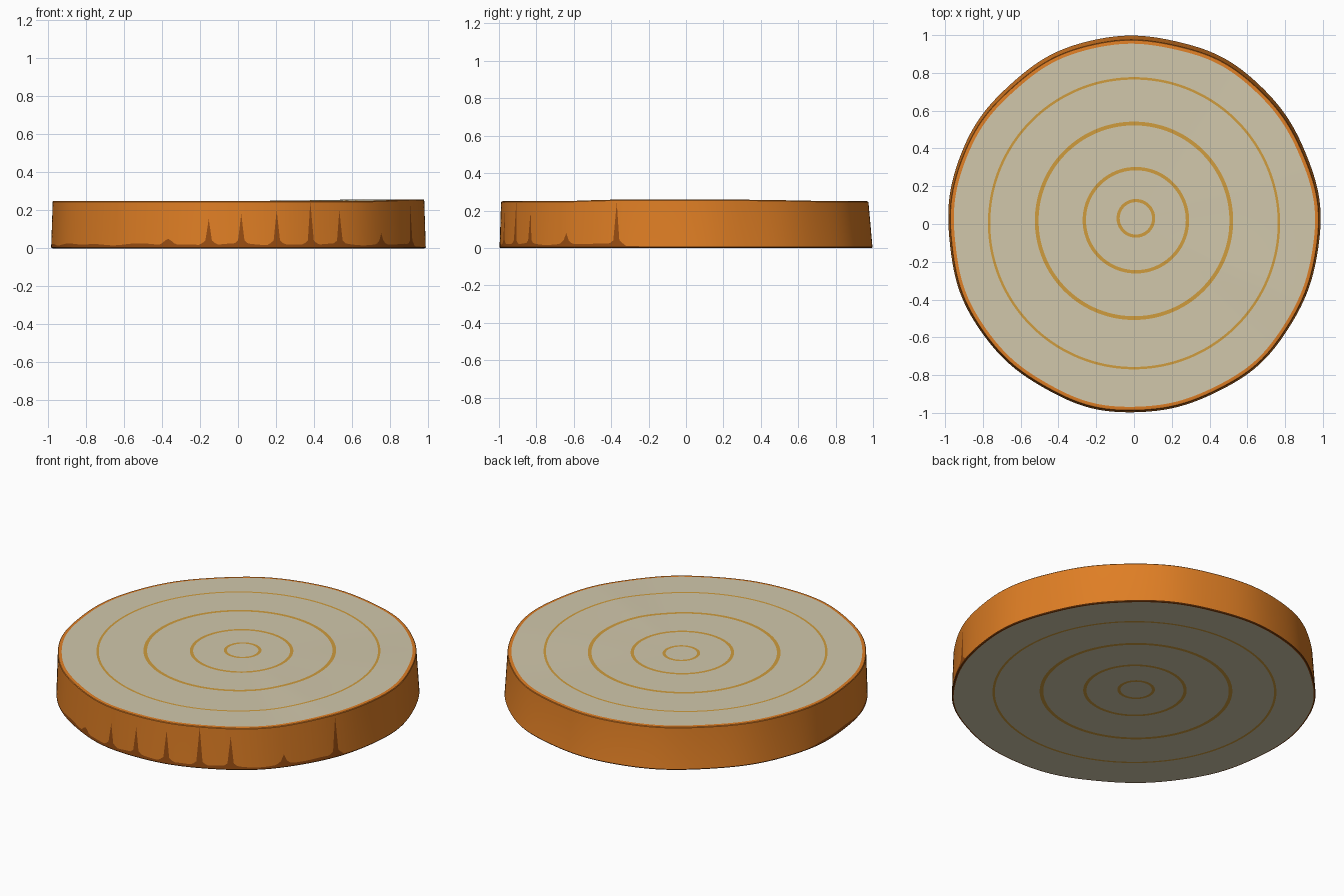
import bpy, bmesh, math

if "Cube" in bpy.data.objects:
    bpy.data.objects.remove(bpy.data.objects["Cube"])

N = 360


def material(name, rgb):
    m = bpy.data.materials.new(name)
    m.diffuse_color = (*rgb, 1)
    m.use_nodes = True
    m.node_tree.nodes["Principled BSDF"].inputs["Base Color"].default_value = m.diffuse_color
    return m


CREAM = material("cream wood", (0.64, 0.575, 0.41))
GOLD = material("golden growth ring", (0.63, 0.335, 0.048))
BARK = material("orange bark", (0.74, 0.21, 0.018))
DARK = material("dark bark", (0.32, 0.075, 0.006))

# growth rings: centre x, centre y, radius, width
RINGS = [(0.01, 0.03, 0.094, 0.017), (0.01, 0.02, 0.273, 0.018),
         (0.0, 0.017, 0.515, 0.02), (0.0, 0.004, 0.767, 0.013)]
# bark cracks: angle in degrees, height of the tip
CRACKS = [(-99, 0.155), (-89, 0.18), (-78, 0.20), (-67, 0.245),
          (-57, 0.20), (-40, 0.08), (-22, 0.243), (-112, 0.05)]


def smooth(a, b, t):
    t = max(0, min(1, (t - a) / (b - a)))
    return t * t * (3 - 2 * t)


def top_z(x, y):
    # gently raised sector on the right of the top face
    d, r = math.degrees(math.atan2(y, x)), math.hypot(x, y)
    return 0.25 + 0.008 * smooth(-45, -22, d) * smooth(60, 15, d) * smooth(0.15, 0.8, r)


def outline(a, inset):
    # slightly uneven round outline, leaning inwards at the back
    w = 0.003 * math.sin(7 * a + 1) + 0.002 * math.sin(13 * a)
    k = inset - w
    return (0.985 - k) * math.cos(a), (0.997 - k) * math.sin(a)


def lean(a):
    return 0.008 + 0.014 * max(0, math.sin(a))


def dark_height(a):
    # height of the dark stain along the foot, with thin cracks rising from it
    d = (math.degrees(a) + 180) % 360 - 180
    front = smooth(-10, -30, d) if d < 90 else smooth(165, 180, d)
    h = 0.008 + front * (0.013 + 0.006 * math.sin(17 * a) * math.sin(5 * a))
    for c, tip in CRACKS:
        off = abs(d - c)
        if off < 0.7:
            h = max(h, tip)
        elif off < 2.5:
            h = max(h, 0.055 - 0.014 * off)
    return h


def loft(name, loops, mats, slots, centre=None):
    """Join closed loops of points; slots gives the material of each strip."""
    bm = bmesh.new()
    rows = [[bm.verts.new(p) for p in loop] for loop in loops]
    if centre:
        c = bm.verts.new(centre)
        for i in range(N):
            bm.faces.new((c, rows[0][i], rows[0][(i + 1) % N]))
    for k, slot in enumerate(slots):
        for i in range(N):
            j = (i + 1) % N
            f = bm.faces.new((rows[k][i], rows[k + 1][i], rows[k + 1][j], rows[k][j]))
            f.material_index = slot
    if centre and centre[2] < 0.1:
        bmesh.ops.reverse_faces(bm, faces=bm.faces[:])
    me = bpy.data.meshes.new(name)
    bm.to_mesh(me)
    bm.free()
    for m in mats:
        me.materials.append(m)
    ob = bpy.data.objects.new(name, me)
    bpy.context.collection.objects.link(ob)
    bpy.context.view_layer.objects.active = ob
    ob.select_set(True)
    bpy.ops.object.shade_smooth_by_angle(angle=math.radians(35))
    ob.select_set(False)


ANG = [2 * math.pi * i / N for i in range(N)]


def ring_loops(zf):
    loops = []
    for cx, cy, r, w in RINGS:
        for q in (r - w / 2, r + w / 2):
            pts = [(cx + q * math.cos(a), cy + q * math.sin(a)) for a in ANG]
            loops.append([(x, y, zf(x, y)) for x, y in pts])
    return loops


def edge(inset, zf):
    pts = [outline(a, inset(a)) for a in ANG]
    return [(x, y, zf(x, y)) for x, y in pts]


def flat(x, y):
    return 0.0


STRIPS = [1, 0] * len(RINGS)

# sawn faces
rim_in = edge(lambda a: lean(a) + 0.021, top_z)
rim_low = edge(lambda a: 0.010, flat)
loft("top_face", ring_loops(top_z) + [rim_in], [CREAM, GOLD], STRIPS, (0.01, 0.03, 0.25))
loft("bottom_face", ring_loops(flat) + [rim_low], [CREAM, GOLD], STRIPS, (0.01, 0.03, 0.0))

# bark band: top rim, rounded edge, wall, dark stained foot
stain = []
for a in ANG:
    h = dark_height(a)
    x, y = outline(a, lean(a) * h / 0.245)
    stain.append((x, y, h))
bark = [rim_in,
        edge(lambda a: lean(a) + 0.009, top_z),
        edge(lambda a: lean(a) + 0.003, lambda x, y: top_z(x, y) - 0.0015),
        edge(lean, lambda x, y: top_z(x, y) - 0.005),
        stain,
        edge(lambda a: 0.0, lambda x, y: 0.005),
        edge(lambda a: 0.003, lambda x, y: 0.001),
        rim_low]
loft("bark", bark, [BARK, DARK], [0, 0, 0, 0, 1, 1, 1])
